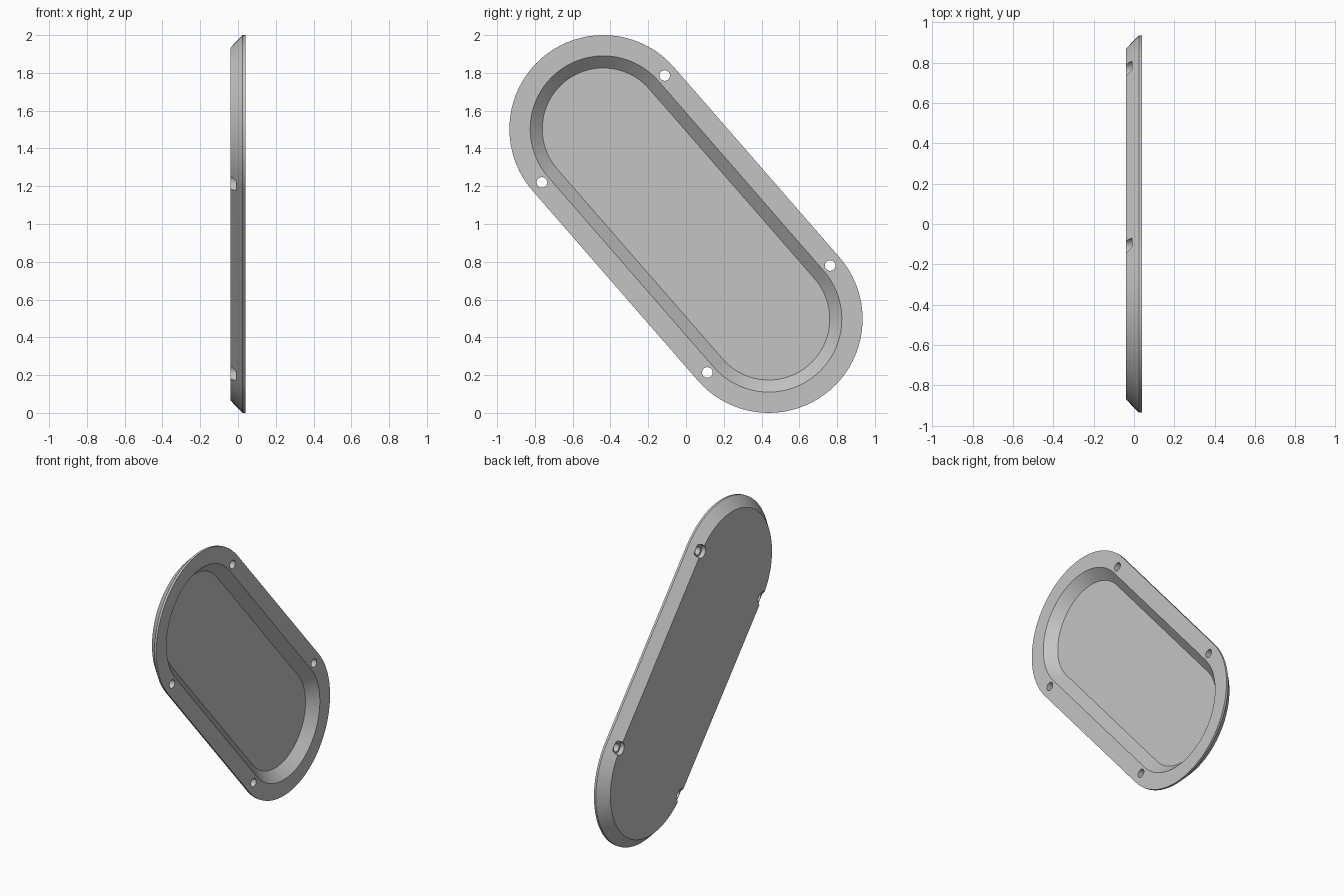
import bpy, bmesh, math
from mathutils import Vector

if "Cube" in bpy.data.objects:
    bpy.data.objects.remove(bpy.data.objects["Cube"], do_unlink=True)

MID = Vector((0, 0, 1))
END = Vector((0, -0.438, 0.503))        # middle to upper end centre
AXIS = END.normalized()
SIDE = Vector((1, 0, 0)).cross(AXIS)
BACK, FRONT = -0.039, 0.039
ARC = 40

grey = bpy.data.materials.new("plain grey")
grey.use_nodes = True
grey.diffuse_color = (0.55, 0.55, 0.55, 1)
grey.node_tree.nodes["Principled BSDF"].inputs["Base Color"].default_value = grey.diffuse_color


def slot_ring(bm, radius, x):
    """Loop of vertices around a slanted slot outline."""
    ring = []
    for sign in (1, -1):
        for i in range(ARC + 1):
            a = math.pi * i / ARC
            p = MID + sign * (END + radius * (math.cos(a) * SIDE + math.sin(a) * AXIS))
            ring.append(bm.verts.new((x, p.y, p.z)))
    return ring


# Tray: back face, chamfer, thin edge, flat rim, sloped recess wall, floor
bm = bmesh.new()
profile = [(0.432, BACK), (0.497, 0.025), (0.497, FRONT), (0.387, FRONT), (0.323, -0.024)]
rings = [slot_ring(bm, r, x) for r, x in profile]
for a, b in zip(rings, rings[1:]):
    for i in range(len(a)):
        j = (i + 1) % len(a)
        bm.faces.new((a[i], a[j], b[j], b[i]))
bm.faces.new(rings[0])
bm.faces.new(rings[-1])
bmesh.ops.recalc_face_normals(bm, faces=bm.faces)
mesh = bpy.data.meshes.new("recessed_cover")
bm.to_mesh(mesh)
bm.free()
cover = bpy.data.objects.new("recessed_cover", mesh)
bpy.context.collection.objects.link(cover)
mesh.materials.append(grey)


def drill(centre, radius, x0, x1):
    """Cut a round hole along x."""
    bpy.ops.mesh.primitive_cylinder_add(
        vertices=32, radius=radius, depth=x1 - x0,
        location=((x0 + x1) / 2, centre.y, centre.z), rotation=(0, math.pi / 2, 0))
    cutter = bpy.context.object
    cutter.name = "hole_cutter"
    cutter.hide_render = True
    cutter.data.materials.append(grey)
    mod = cover.modifiers.new("hole", "BOOLEAN")
    mod.operation, mod.solver, mod.object = "DIFFERENCE", "EXACT", cutter
    bpy.context.view_layer.objects.active = cover
    bpy.ops.object.modifier_apply(modifier=mod.name)
    bpy.data.objects.remove(cutter, do_unlink=True)


# Four screw holes with wider seats cut into the back chamfer
for end in (1, -1):
    for side in (1, -1):
        centre = MID + end * END + side * 0.431 * SIDE
        drill(centre, 0.028, -0.1, 0.1)
        drill(centre, 0.043, -0.1, -0.01)

bpy.ops.object.select_all(action="DESELECT")
cover.select_set(True)
bpy.context.view_layer.objects.active = cover
bpy.ops.object.shade_smooth_by_angle(angle=math.radians(25))
